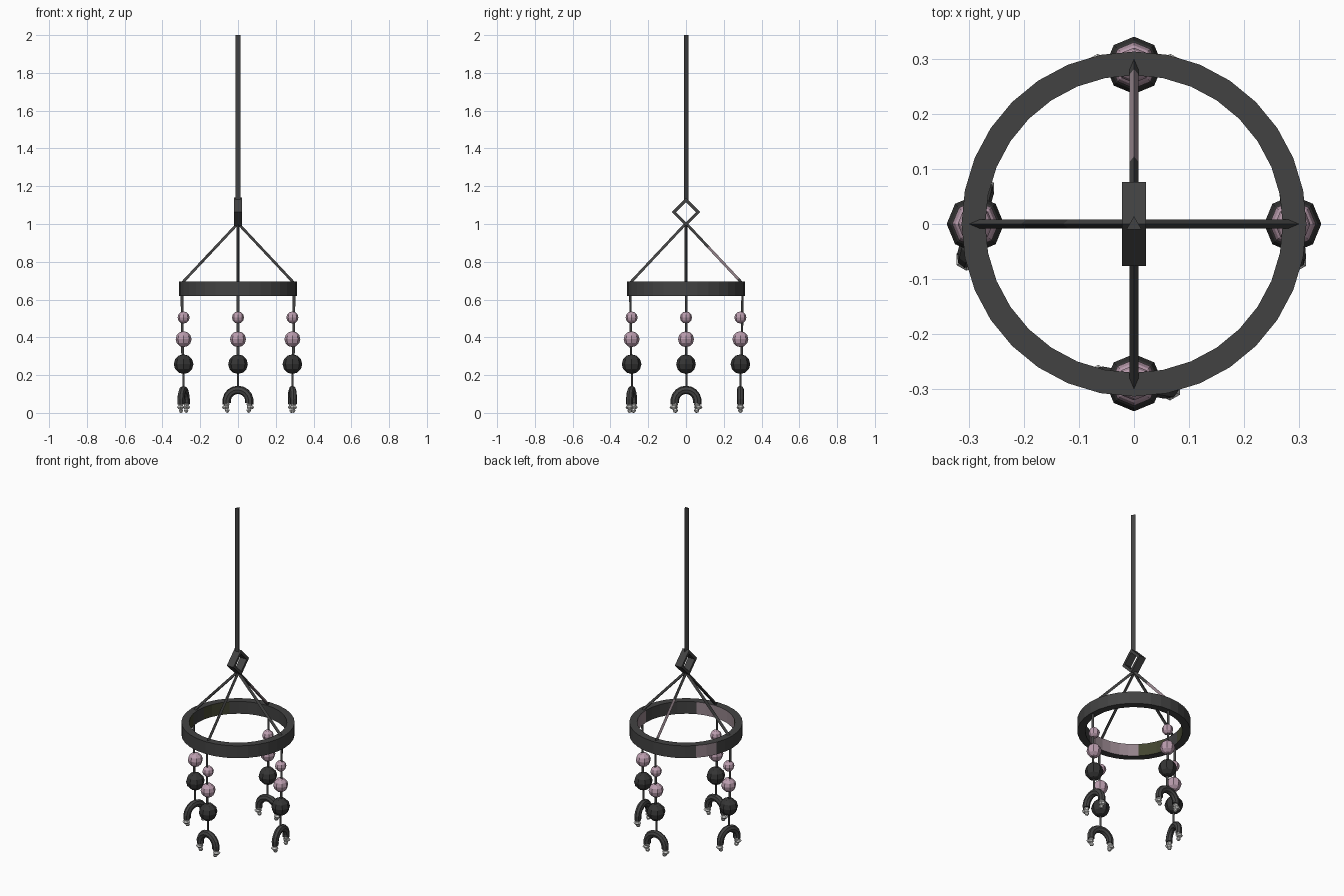
import bpy, bmesh, math
from mathutils import Vector, Matrix

if "Cube" in bpy.data.objects:
    bpy.data.objects.remove(bpy.data.objects["Cube"])


def mat(name, r, g, b):
    m = bpy.data.materials.new(name)
    m.diffuse_color = (r, g, b, 1)
    m.use_nodes = True
    m.node_tree.nodes["Principled BSDF"].inputs["Base Color"].default_value = m.diffuse_color
    return m


IRON = mat("dark iron", 0.055, 0.055, 0.055)
BLACK = mat("black bead", 0.035, 0.035, 0.035)
PINK = mat("dusty pink", 0.50, 0.34, 0.43)
MUTED = mat("muted pink", 0.30, 0.23, 0.26)
OLIVE = mat("dark olive", 0.055, 0.058, 0.03)
WHITE = mat("off white", 0.70, 0.70, 0.68)


def finish(name, bm, *mats):
    bmesh.ops.recalc_face_normals(bm, faces=bm.faces[:])
    me = bpy.data.meshes.new(name)
    bm.to_mesh(me)
    bm.free()
    for m in mats:
        me.materials.append(m)
    ob = bpy.data.objects.new(name, me)
    bpy.context.collection.objects.link(ob)
    return ob


def sweep(bm, rings, closed=False):
    """Skin a list of equal-length point rings."""
    vs = [[bm.verts.new(p) for p in r] for r in rings]
    n = len(vs[0])
    for i in range(len(vs) - (0 if closed else 1)):
        a, b = vs[i], vs[(i + 1) % len(vs)]
        for j in range(n):
            k = (j + 1) % n
            bm.faces.new((a[j], a[k], b[k], b[j]))
    if not closed:
        bm.faces.new(vs[0])
        bm.faces.new(vs[-1])


def rod(name, a, b, r, m, sides=3):
    a, b = Vector(a), Vector(b)
    d = (b - a).normalized()
    up = Vector((0, 1, 0)) if abs(d.z) > 0.99 else Vector((0, 0, 1))
    u = (up - d * up.dot(d)).normalized()
    w = d.cross(u)
    prof = [(math.cos(2 * math.pi * i / sides) * r, math.sin(2 * math.pi * i / sides) * r)
            for i in range(sides)]
    bm = bmesh.new()
    sweep(bm, [[c + u * x + w * y for x, y in prof] for c in (a, b)])
    return finish(name, bm, m)


def ball(name, c, r, m, seg=8, rings=6, sz=1.0):
    bm = bmesh.new()
    bmesh.ops.create_uvsphere(bm, u_segments=seg, v_segments=rings, radius=r,
                              matrix=Matrix.Translation(c) @ Matrix.Diagonal((1, 1, sz, 1)))
    return finish(name, bm, m)


# pole and diamond shackle
rod("pole", (0, -0.002, 1.12), (0, -0.002, 2.0), 0.016, IRON)
bm = bmesh.new()
rings = []
for i in range(4):
    c, s = math.cos(i * math.pi / 2), math.sin(i * math.pi / 2)
    rings.append([(x, h * c, 1.063 + h * s)
                  for x, h in ((-0.022, 0.076), (0.022, 0.076), (0.022, 0.053), (-0.022, 0.053))])
sweep(bm, rings, closed=True)
finish("diamond_shackle", bm, IRON)

# hoop, with a few tinted panels chosen by angle
bm = bmesh.new()
rings = []
for i in range(32):
    a = 2 * math.pi * i / 32
    rings.append([(r * math.cos(a), r * math.sin(a), z)
                  for r, z in ((0.313, 0.62), (0.313, 0.695), (0.27, 0.695), (0.27, 0.62))])
sweep(bm, rings, closed=True)
for f in bm.faces:
    c = f.calc_center_median()
    ang = math.degrees(math.atan2(c.y, c.x)) % 360
    rad = math.hypot(c.x, c.y)
    if rad > 0.3 and 135 < ang < 161:
        f.material_index = 1
    elif rad < 0.28:
        if ang < 35 or 227 < ang < 294:
            f.material_index = 1
        elif 135 < ang < 166 or 195 < ang < 225:
            f.material_index = 2
finish("hoop", bm, IRON, MUTED, OLIVE)

# four sloping struts, the back one tinted along its middle
apex, foot = Vector((0, 0, 1.0)), 0.305
for k, side in enumerate(("right", "back", "left", "front")):
    a = k * math.pi / 2
    d = Vector((math.cos(a), math.sin(a), 0))
    end = d * foot + Vector((0, 0, 0.675))
    cuts = [(0, 1, IRON)]
    if side == "back":
        cuts = [(0, 0.38, IRON), (0.38, 0.9, MUTED), (0.9, 1, IRON)]
    elif side == "left":
        cuts = [(0, 0.4, IRON), (0.4, 0.65, BLACK), (0.65, 1, IRON)]
    for i, (t0, t1, m) in enumerate(cuts):
        rod(f"strut_{side}_{i}", apex.lerp(end, t0), apex.lerp(end, t1), 0.0095, m)

# four hanging strands: cord, beads, arch and pale tips
TURN = {"right": 5, "back": 0, "left": -14, "front": -10}
for k, side in enumerate(("right", "back", "left", "front")):
    a = k * math.pi / 2
    d = Vector((math.cos(a), math.sin(a), 0))
    p = d * 0.288
    rod(f"cord_upper_{side}", d * 0.297 + Vector((0, 0, 0.64)), d * 0.293 + Vector((0, 0, 0.27)), 0.008, IRON)
    rod(f"cord_lower_{side}", p + Vector((0, 0, 0.27)), p + Vector((0, 0, 0.13)), 0.007, IRON)
    for n, z, r, m in (("small", 0.505, 0.032, PINK), ("medium", 0.39, 0.042, PINK),
                       ("large", 0.258, 0.052, BLACK)):
        ball(f"bead_{n}_{side}", p + Vector((0, 0, z)), r, m)

    b = a + math.radians(TURN[side])
    out = Vector((math.cos(b), math.sin(b), 0))
    tan = Vector((-math.sin(b), math.cos(b), 0))
    bm = bmesh.new()
    rings = []
    for i in range(11):
        t = math.radians(-12 + 204 * i / 10)
        rad = tan * math.cos(t) + Vector((0, 0, math.sin(t)))
        c = p + Vector((0, 0, 0.061)) + rad * 0.061
        rings.append([c + rad * math.cos(j * math.pi / 4) * 0.022 + out * math.sin(j * math.pi / 4) * 0.019
                      for j in range(8)])
    sweep(bm, rings)
    finish(f"arch_{side}", bm, IRON)
    for s in (-1, 1):
        q = p + tan * s * 0.06
        ball(f"tip_upper_{side}_{s}", q + Vector((0, 0, 0.044)), 0.016, WHITE, 6, 4, 0.9)
        ball(f"tip_lower_{side}_{s}", q + tan * s * 0.006 + Vector((0, 0, 0.030)), 0.021, WHITE, 6, 4, 0.6)
        ball(f"tip_end_{side}_{s}", q - tan * s * 0.003 + Vector((0, 0, 0.013)), 0.013, WHITE, 6, 4)
